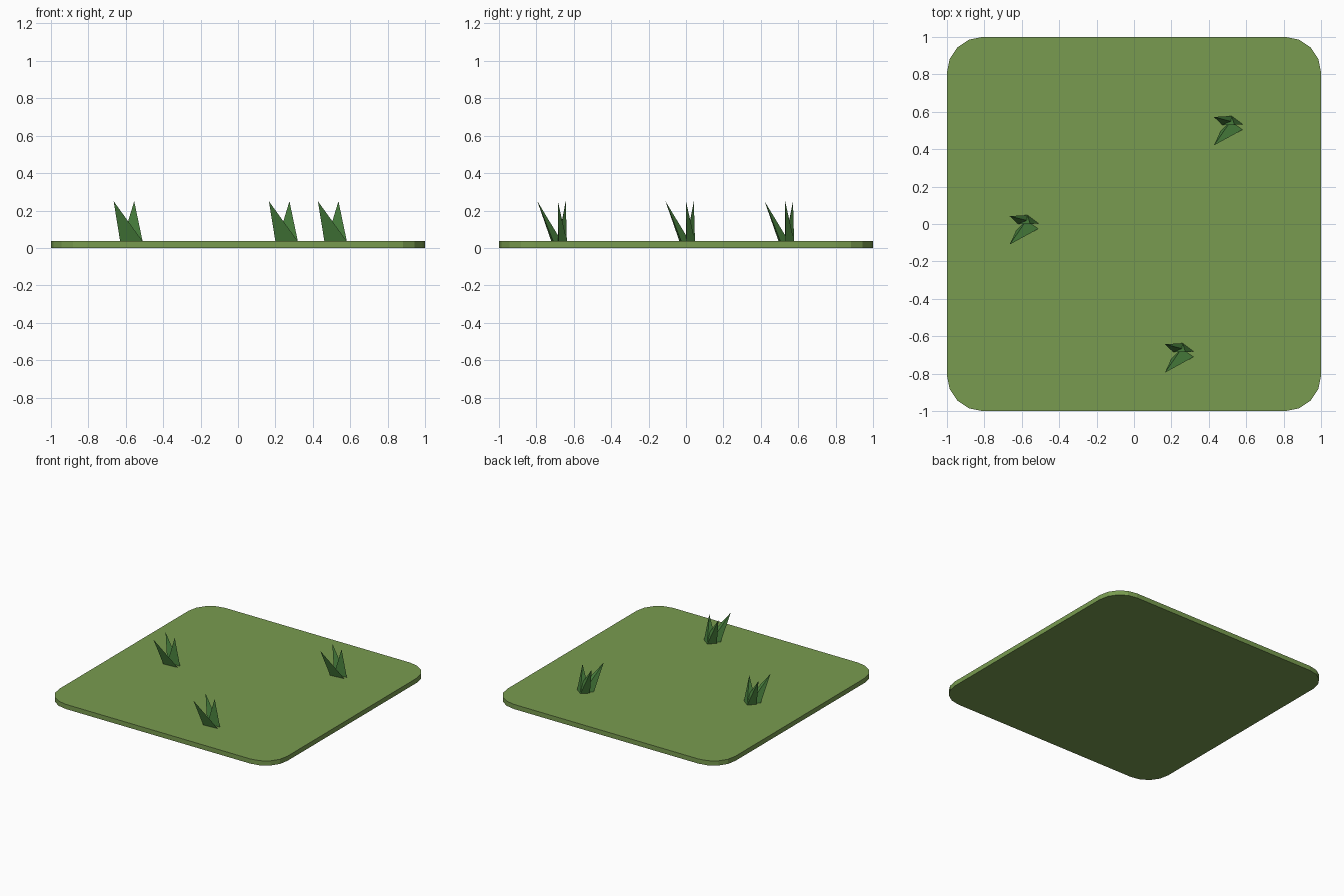
import bpy, bmesh
from math import cos, sin, radians

if "Cube" in bpy.data.objects:
    bpy.data.objects.remove(bpy.data.objects["Cube"])


def material(name, color):
    m = bpy.data.materials.new(name)
    m.diffuse_color = (*color, 1)
    m.use_nodes = True
    m.node_tree.nodes["Principled BSDF"].inputs["Base Color"].default_value = m.diffuse_color
    return m


def make_object(name, bm, mat):
    bmesh.ops.recalc_face_normals(bm, faces=bm.faces)
    me = bpy.data.meshes.new(name)
    bm.to_mesh(me)
    bm.free()
    me.materials.append(mat)
    ob = bpy.data.objects.new(name, me)
    bpy.context.collection.objects.link(ob)
    return ob


lawn = material("lawn_green", (0.19, 0.33, 0.08))
leaf = material("blade_green", (0.07, 0.23, 0.05))
THICK, R = 0.037, 0.19

# Rounded square ground tile
bm = bmesh.new()
outline = []
for k, (sx, sy) in enumerate([(1, 1), (-1, 1), (-1, -1), (1, -1)]):
    for i in range(5):
        a = radians(90 * k + 22.5 * i)
        outline.append(bm.verts.new((sx * (1 - R) + R * cos(a),
                                     sy * (1 - R) + R * sin(a), 0)))
face = bm.faces.new(outline)
ext = bmesh.ops.extrude_face_region(bm, geom=[face], use_keep_orig=True)
top = [v for v in ext["geom"] if isinstance(v, bmesh.types.BMVert)]
bmesh.ops.translate(bm, verts=top, vec=(0, 0, THICK))
make_object("ground_tile", bm, lawn)

# Grass blades: triangular base and leaning tip
front_base = [(-0.05, -0.035), (0.07, -0.025), (0.005, 0.02)]
back_base = [(-0.04, 0.0), (0.07, 0.003), (0.01, 0.048)]
blades = [(front_base, (-0.085, -0.11)),
          (back_base, (-0.085, 0.042)),
          (back_base, (0.025, 0.0))]

# Three identical tufts
for n, (x, y) in enumerate([(-0.58, 0.0), (0.25, -0.685), (0.512, 0.53)]):
    bm = bmesh.new()
    for base, tip in blades:
        vs = [bm.verts.new((x + a, y + b, THICK - 0.002)) for a, b in base]
        apex = bm.verts.new((x + tip[0], y + tip[1], 0.25))
        bm.faces.new(vs)
        for i in range(3):
            bm.faces.new((vs[i], vs[(i + 1) % 3], apex))
    make_object(f"grass_tuft_{n + 1}", bm, leaf)
